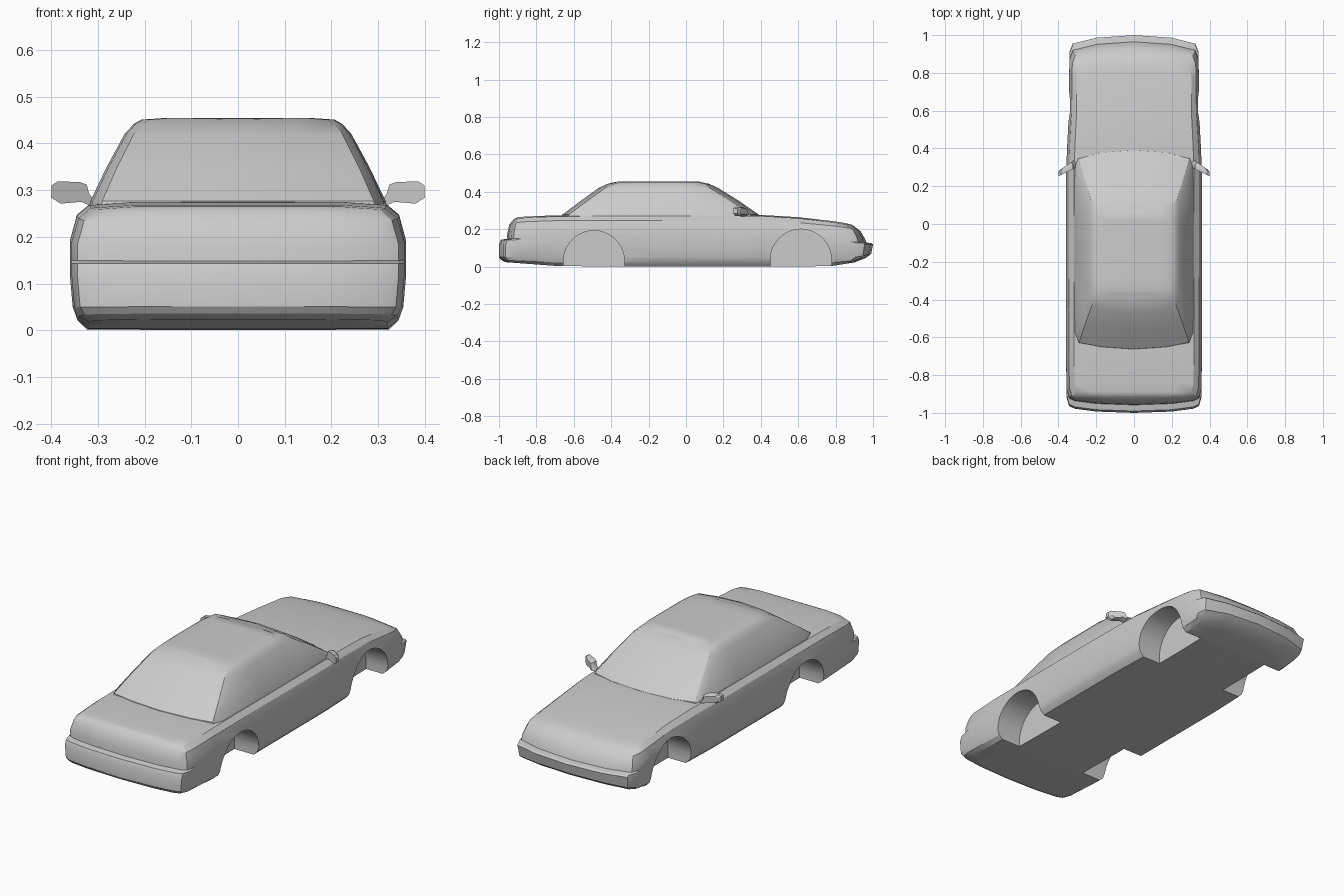
import bpy, bmesh, math
from mathutils import Matrix

if "Cube" in bpy.data.objects:
    bpy.data.objects.remove(bpy.data.objects["Cube"])


def interp(pts, y):
    if y <= pts[0][0]:
        return pts[0][1]
    for (a, p), (b, q) in zip(pts, pts[1:]):
        if y <= b:
            return p + (q - p) * (y - a) / (b - a)
    return pts[-1][1]


def finish(bm, name):
    bmesh.ops.recalc_face_normals(bm, faces=bm.faces)
    me = bpy.data.meshes.new(name)
    bm.to_mesh(me)
    bm.free()
    ob = bpy.data.objects.new(name, me)
    bpy.context.collection.objects.link(ob)
    return ob


def cap(bm, ring, n, crown):
    # close a symmetric ring with rows of quads running across the car
    rows = []
    for i in range(1, n - 1):
        r, l = ring[i], ring[-i]
        row = [r]
        for t in (0.72, -0.72):
            lift = crown if 1 < i < n - 2 else crown * 0.5
            row.append(bm.verts.new((r.co.x * t, r.co.y, r.co.z + lift)))
        rows.append(row + [l])
    for a, b in zip(rows, rows[1:]):
        for j in range(3):
            bm.faces.new((a[j], a[j + 1], b[j + 1], b[j]))
    for row, tip in ((rows[0], ring[0]), (rows[-1], ring[n - 1])):
        for j in range(3):
            bm.faces.new((tip, row[j], row[j + 1]))


def loft(name, outlines, crown):
    # outlines: right half of each level, back centre to front centre
    bm = bmesh.new()
    n = len(outlines[0])
    rings = []
    for half in outlines:
        full = half + [(-x, y, z) for x, y, z in half[-2:0:-1]]
        rings.append([bm.verts.new(p) for p in full])
    for a, b in zip(rings, rings[1:]):
        m = len(a)
        for i in range(m):
            bm.faces.new((a[i], a[(i + 1) % m], b[(i + 1) % m], b[i]))
    cap(bm, rings[0], n, 0)
    cap(bm, rings[-1], n, crown)
    return finish(bm, name)


# lower body: stacked plan outlines under a side-profile curve
DECK = [(-0.96, 0.235), (-0.94, 0.25), (-0.9, 0.264), (-0.8, 0.271), (-0.62, 0.276),
        (0.4, 0.276), (0.6, 0.264), (0.8, 0.241), (0.89, 0.226), (0.93, 0.21), (0.96, 0.185)]
SILL = [(-1, 0.026), (-0.65, 0), (0.76, 0), (0.9, 0.022), (1, 0.045)]


def body_outline(w, yr, yf, zfun):
    pts = [(0, yr), (0.55 * w, yr + 0.007), (0.87 * w, yr + 0.022), (0.955 * w, yr + 0.036),
           (0.99 * w, yr + 0.08), (w, -0.7), (w, -0.45), (w, -0.1), (w, 0.25),
           (0.985 * w, 0.4), (0.955 * w, 0.6), (0.955 * w, 0.78), (0.945 * w, yf - 0.085),
           (0.9 * w, yf - 0.045), (0.55 * w, yf - 0.014), (0, yf)]
    return [(x, y, zfun(y)) for x, y in pts]


def low(z):
    return lambda y: max(z, interp(SILL, y) + z * 0.5)


def high(f):
    def fun(y):
        base = 0.143 if y < 0 else 0.143 - 0.018 * y
        return base + (interp(DECK, y) - 0.006 - base) * f
    return fun


body = loft("car_body", [
    body_outline(0.322, -0.965, 0.90, low(0)),
    body_outline(0.344, -0.99, 0.965, low(0.022)),
    body_outline(0.354, -1.0, 0.99, low(0.05)),
    body_outline(0.36, -1.0, 1.0, low(0.118)),
    body_outline(0.36, -0.99, 0.992, high(0)),
    body_outline(0.36, -0.958, 0.965, high(0.06)),
    body_outline(0.36, -0.955, 0.958, high(0.38)),
    body_outline(0.345, -0.945, 0.935, high(0.82)),
    body_outline(0.318, -0.925, 0.90, high(1))], 0.006)


# cabin with raked screens and rounded roof edge
def cabin_outline(z, w, yr, yf):
    pts = [(0, yr), (0.55 * w, yr + 0.012), (0.92 * w, yr + 0.035), (0.985 * w, yr + 0.09),
           (w, -0.25), (w, 0.0), (0.985 * w, yf - 0.085 if yf > 0.15 else 0.02),
           (0.93 * w, yf - 0.045 if yf > 0.15 else yf - 0.02), (0.55 * w, yf - 0.012), (0, yf)]
    return [(x, y, z) for x, y in pts]


cabin = loft("cabin", [cabin_outline(*p) for p in (
    (0.235, 0.325, -0.67, 0.40), (0.277, 0.316, -0.662, 0.39), (0.35, 0.281, -0.565, 0.285),
    (0.42, 0.243, -0.468, 0.172), (0.442, 0.223, -0.42, 0.125), (0.451, 0.207, -0.385, 0.085))], 0.004)


def boolean(target, other, op):
    mod = target.modifiers.new(op, 'BOOLEAN')
    mod.operation, mod.solver, mod.object = op, 'EXACT', other
    other.hide_render = True
    bpy.context.view_layer.objects.active = target
    bpy.ops.object.modifier_apply(modifier=mod.name)
    bpy.data.objects.remove(other)


boolean(body, cabin, 'UNION')

# wheel wells: arched notches on both sides
for y, top in ((-0.492, 0.192), (0.614, 0.2)):
    for s in (1, -1):
        bm = bmesh.new()
        r = 0.163
        arch = [(y + r, -0.1), (y - r, -0.1)]
        arch += [(y - r * math.cos(math.pi * i / 18), top - r + r * math.sin(math.pi * i / 18))
                 for i in range(19)]
        a = [bm.verts.new((s * 0.21, *p)) for p in arch]
        f = bm.faces.new(a)
        ext = bmesh.ops.extrude_face_region(bm, geom=[f])
        bmesh.ops.translate(bm, vec=(s * 0.25, 0, 0),
                            verts=[v for v in ext["geom"] if isinstance(v, bmesh.types.BMVert)])
        boolean(body, finish(bm, "well_cutter"), 'DIFFERENCE')

# door mirrors
SHAPE = [(0.305, 0.272), (0.319, 0.293), (0.324, 0.312), (0.338, 0.317), (0.386, 0.319),
         (0.399, 0.31), (0.4, 0.284), (0.38, 0.271), (0.335, 0.275), (0.32, 0.268)]
mirrors = []
for s, side in ((1, "right"), (-1, "left")):
    bm = bmesh.new()
    rear, mid, front = [[bm.verts.new((s * (0.36 + (x - 0.36) * k), 0.31 - 0.5 * (x - 0.31) + d,
                                       0.294 + (z - 0.294) * k)) for x, z in SHAPE]
                        for d, k in ((-0.012, 1), (0.01, 1), (0.024, 0.75))]
    for a, b in ((rear, mid), (mid, front)):
        for i in range(len(a)):
            j = (i + 1) % len(a)
            bm.faces.new((a[i], a[j], b[j], b[i]))
    bm.faces.new(rear)
    bm.faces.new(front)
    mirrors.append(finish(bm, side + "_door_mirror"))

# smooth panels with crisp creases
bpy.ops.object.select_all(action='DESELECT')
for ob in [body] + mirrors:
    ob.select_set(True)
bpy.context.view_layer.objects.active = body
bpy.ops.object.shade_smooth_by_angle(angle=math.radians(28))
